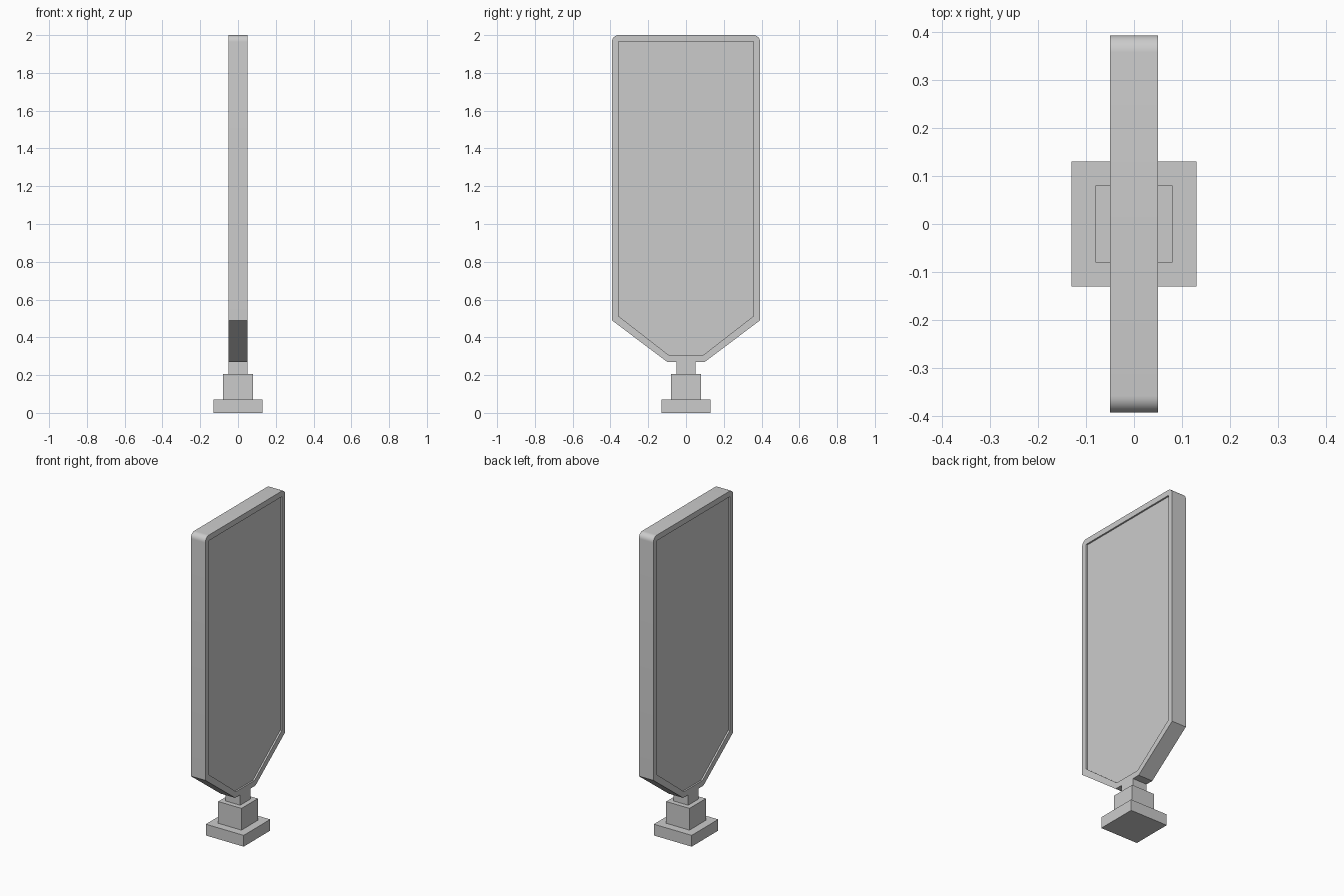
import bpy
from math import sin, cos, pi

if "Cube" in bpy.data.objects:
    bpy.data.objects.remove(bpy.data.objects["Cube"])


def box(name, half, z0, z1):
    bpy.ops.mesh.primitive_cube_add(size=1, location=(0, 0, (z0 + z1) / 2))
    ob = bpy.context.object
    ob.name = name
    ob.scale = (2 * half, 2 * half, z1 - z0)
    bpy.ops.object.transform_apply(location=False, rotation=False, scale=True)
    return ob


def mirrored(right):
    """Closed outline from its right half, listed bottom to top."""
    return right + [(-y, z) for y, z in reversed(right)]


def plate(name, outlines, half_depth):
    """Filled outlines (inner ones become holes) extruded along x."""
    cu = bpy.data.curves.new(name + "_profile", 'CURVE')
    cu.dimensions = '2D'
    cu.fill_mode = 'BOTH'
    cu.extrude = half_depth
    for pts in outlines:
        sp = cu.splines.new('POLY')
        sp.points.add(len(pts) - 1)
        for p, (y, z) in zip(sp.points, pts):
            p.co = (y, z, 0, 1)
        sp.use_cyclic_u = True
    ob = bpy.data.objects.new(name, cu)
    bpy.context.collection.objects.link(ob)
    ob.rotation_euler = (pi / 2, 0, pi / 2)
    bpy.ops.object.select_all(action='DESELECT')
    bpy.context.view_layer.objects.active = ob
    ob.select_set(True)
    bpy.ops.object.convert(target='MESH')
    bpy.ops.object.mode_set(mode='EDIT')
    bpy.ops.mesh.select_all(action='SELECT')
    bpy.ops.mesh.remove_doubles(threshold=0.0001)
    bpy.ops.mesh.normals_make_consistent(inside=False)
    bpy.ops.object.mode_set(mode='OBJECT')
    bpy.ops.object.shade_smooth_by_angle(angle=pi / 6)
    return bpy.context.object


# Stepped foot
box("base", 0.13, 0, 0.07)
box("pedestal", 0.08, 0.07, 0.205)
box("neck", 0.05, 0.205, 0.275)

# Frame with rounded top corners and tapered bottom
W, R, N = 0.392, 0.035, 8
corner = [(W - R + R * cos(a), 2 - R + R * sin(a))
          for a in (i * pi / 2 / N for i in range(N + 1))]
outer = mirrored([(0.10, 0.27), (W, 0.49)] + corner)
inner = mirrored([(0.09, 0.305), (0.358, 0.513), (0.358, 1.965)])
plate("frame", [outer, inner], 0.05)

# Recessed panel, visible on both sides
plate("panel", [inner], 0.04)
